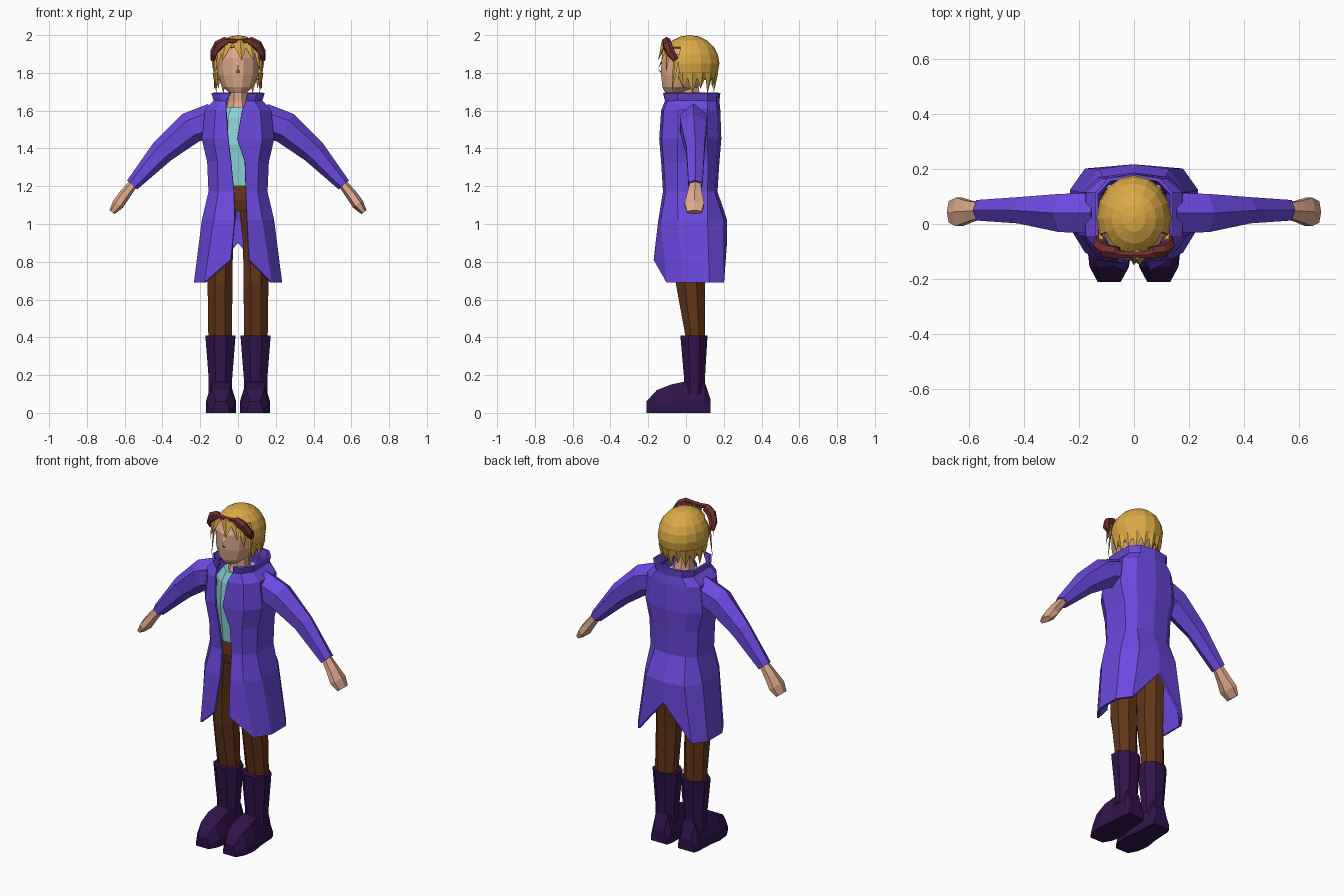
import bpy, bmesh
from math import sin, cos, pi, radians
from mathutils import Vector, Matrix

if "Cube" in bpy.data.objects:
    bpy.data.objects.remove(bpy.data.objects["Cube"])


def material(name, r, g, b):
    m = bpy.data.materials.new(name)
    m.diffuse_color = [(c / 255) ** 2.2 for c in (r, g, b)] + [1]
    m.use_nodes = True
    m.node_tree.nodes["Principled BSDF"].inputs["Base Color"].default_value = m.diffuse_color
    return m


PURPLE = material("coat purple", 108, 74, 222)
HAIR = material("hair blond", 218, 168, 72)
SKIN = material("skin", 222, 168, 138)
BROWN = material("trouser brown", 98, 56, 30)
BOOT = material("boot violet", 52, 26, 76)
TEAL = material("shirt teal", 140, 212, 216)
RED = material("goggle red brown", 112, 50, 50)


def finish(name, bm, mat, mirror=False, thick=0):
    bmesh.ops.recalc_face_normals(bm, faces=bm.faces)
    me = bpy.data.meshes.new(name)
    bm.to_mesh(me)
    bm.free()
    ob = bpy.data.objects.new(name, me)
    bpy.context.collection.objects.link(ob)
    me.materials.append(mat)
    if thick:
        s = ob.modifiers.new("thickness", "SOLIDIFY")
        s.thickness = thick
        s.offset = -1
    if mirror:
        ob.modifiers.new("mirror", "MIRROR").use_clip = False
    return ob


def loft(name, rings, mat, closed=True, **kw):
    """Skin a list of equal-length point rings."""
    bm = bmesh.new()
    rows = [[bm.verts.new(p) for p in r] for r in rings]
    n = len(rows[0])
    for a, b in zip(rows, rows[1:]):
        for i in range(n if closed else n - 1):
            j = (i + 1) % n
            bm.faces.new((a[i], a[j], b[j], b[i]))
    if closed:
        bm.faces.new(rows[0])
        bm.faces.new(rows[-1])
    return finish(name, bm, mat, **kw)


def stack(name, sections, mat, n=8, **kw):
    """Horizontal oval sections: (z, cx, cy, rx, ry)."""
    k = 1 / cos(pi / n) if n % 4 == 0 else 1
    rings = [[(cx + k * rx * cos(2 * pi * (i + .5) / n), cy + k * ry * sin(2 * pi * (i + .5) / n), z)
              for i in range(n)] for z, cx, cy, rx, ry in sections]
    return loft(name, rings, mat, **kw)


def tube(name, stations, mat, n=6, **kw):
    """Oval rings along a path: (point, radius in bend plane, radius across)."""
    pts = [Vector(s[0]) for s in stations]
    rings = []
    for i, (_, ru, rv) in enumerate(stations):
        d = (pts[min(i + 1, len(pts) - 1)] - pts[max(i - 1, 0)]).normalized()
        v = Vector((0, 1, 0))
        u = v.cross(d).normalized()
        v = d.cross(u)
        rings.append([pts[i] + u * ru * cos(2 * pi * k / n) + v * rv * sin(2 * pi * k / n)
                      for k in range(n)])
    return loft(name, rings, mat, **kw)


# boots
foot = [(.13, .052, .07), (.10, .062, .16), (-.01, .068, .165),
        (-.08, .08, .15), (-.155, .072, .12), (-.21, .042, .06)]
loft("boot_foot", [[(.09 - w, y, 0), (.09 - w, y, h * .4), (.09 - w * .65, y, h),
                    (.09 + w * .65, y, h), (.09 + w, y, h * .4), (.09 + w, y, 0)]
                   for y, w, h in foot], BOOT, mirror=True)
stack("boot_shaft", [(.10, .093, .045, .062, .055), (.18, .093, .045, .062, .055),
                     (.41, .093, .042, .08, .072)], BOOT, mirror=True)

# trousers
stack("trouser_leg", [(.39, .095, .05, .062, .05), (.68, .095, .024, .066, .077),
                      (.90, .093, .025, .066, .085), (1.10, .075, .025, .07, .09)],
      BROWN, mirror=True)
stack("trouser_hips", [(1.07, 0, .025, .12, .085), (1.13, 0, .025, .135, .10),
                       (1.21, 0, .025, .125, .095)], BROWN)

# shirt and neck
stack("shirt", [(1.20, 0, .025, .12, .095), (1.42, 0, .02, .13, .11),
                (1.56, 0, .025, .13, .105), (1.62, 0, .03, .09, .09)], TEAL)
stack("neck", [(1.58, 0, .02, .07, .08), (1.65, 0, .02, .052, .06),
               (1.76, 0, .01, .045, .05)], SKIN)

# long coat, open at the front: z, half width, front y, back y, left edge, right edge
levels = [(1.695, .13, -.11, .17, -.035, .05), (1.65, .118, -.10, .165, -.06, .04),
          (1.60, .165, -.12, .17, -.06, .02), (1.45, .18, -.13, .175, -.05, -.005),
          (1.33, .152, -.12, .165, -.035, .035), (1.17, .145, -.11, .155, -.02, .04),
          (1.02, .18, -.135, .205, -.015, .045)]
rings = []
for z, w, f, b, xl, xr in levels:
    side = [(.68 * w, f + .012), (w, -.04), (w, .11), (.68 * w, b - .015)]
    rings.append([(xl, f, z)] + [(-x, y, z) for x, y in side] + [(0, b, z)]
                 + [(x, y, z) for x, y in reversed(side)] + [(xr, f, z)])
hem = [(.17, -.095, .69), (.222, -.01, .69), (.222, .12, .69), (.17, .193, .69)]
rings.append([(-.035, -.16, .81)] + [(-x, y, z) for x, y, z in hem] + [(0, .205, .90)]
             + hem[::-1] + [(.055, -.16, .81)])
loft("coat_body", rings, PURPLE, closed=False, thick=.012)

# sleeves and hands
tube("coat_sleeve", [((.13, .04, 1.55), .09, .085), ((.25, .04, 1.51), .085, .08),
                     ((.40, .05, 1.385), .066, .055), ((.56, .05, 1.207), .036, .043)],
     PURPLE, mirror=True)
tube("hand", [((.545, .05, 1.225), .024, .03), ((.60, .046, 1.155), .030, .045),
              ((.635, .044, 1.105), .032, .06), ((.667, .044, 1.063), .017, .045)],
     SKIN, mirror=True)

# head and nose
stack("head", [(1.695, 0, -.055, .045, .055), (1.725, 0, -.03, .08, .095),
               (1.79, 0, -.01, .105, .122), (1.88, 0, 0, .112, .13),
               (1.95, 0, .01, .085, .10)], SKIN, n=12)


def lock(bm, root, tip, r, flat=.4):
    """Tapered pointed strand, thin in the direction away from the head."""
    a, b = Vector(root), Vector(tip)
    d = (b - a).normalized()
    out = Vector((a.x, a.y - .02, 0)).normalized()
    s = d.cross(out).normalized()
    o = s.cross(d)
    base = [bm.verts.new(a + s * r * u + o * r * flat * v)
            for u, v in ((1, 0), (0, 1), (-1, 0), (0, -1))]
    top = bm.verts.new(b)
    bm.faces.new(base)
    for i in range(4):
        bm.faces.new((base[i], base[(i + 1) % 4], top))


bm = bmesh.new()
lock(bm, (0, -.128, 1.86), (0, -.15, 1.82), .014, .3)
lock(bm, (0, -.128, 1.80), (0, -.15, 1.82), .014, .3)
finish("nose", bm, SKIN)

# hair cap: sphere with the face opening removed
bm = bmesh.new()
bmesh.ops.create_uvsphere(bm, u_segments=16, v_segments=10, radius=1,
                          matrix=Matrix.Translation((0, .02, 1.85)) @ Matrix.Diagonal((.137, .157, .15, 1)))
drop = []
for f in bm.faces:
    c = f.calc_center_median()
    if c.z < 1.75 or (c.y < -.03 and c.z < 1.92):
        drop.append(f)
bmesh.ops.delete(bm, geom=drop, context="FACES")
finish("hair_cap", bm, HAIR, thick=.015)

# hair strands: ragged lower edge, side locks and fringe
bm = bmesh.new()
for i in range(11):
    a = radians(-15 + 21 * i)
    x, y = cos(a), sin(a)
    low = 1.69 if i % 2 else 1.715
    lock(bm, (.122 * x, .02 + .137 * y, 1.80), (.115 * x, .02 + .125 * y, low), .034)
for s in (-1, 1):
    lock(bm, (s * .12, -.05, 1.90), (s * .125, -.075, 1.69), .02)
    lock(bm, (s * .10, -.09, 1.94), (s * .112, -.105, 1.81), .028)
    lock(bm, (s * .06, -.105, 1.96), (s * .085, -.13, 1.86), .035)
lock(bm, (.01, -.11, 1.97), (.02, -.148, 1.865), .045)
finish("hair_strands", bm, HAIR)

# goggles pushed up on the forehead
path = [((0, -.112, 1.965), .014, .014), ((.05, -.112, 1.97), .014, .014),
        ((.062, -.105, 1.967), .026, .024), ((.10, -.098, 1.945), .03, .026),
        ((.125, -.08, 1.905), .024, .024), ((.134, -.055, 1.87), .012, .018)]
tube("goggles", path, RED, mirror=True)
